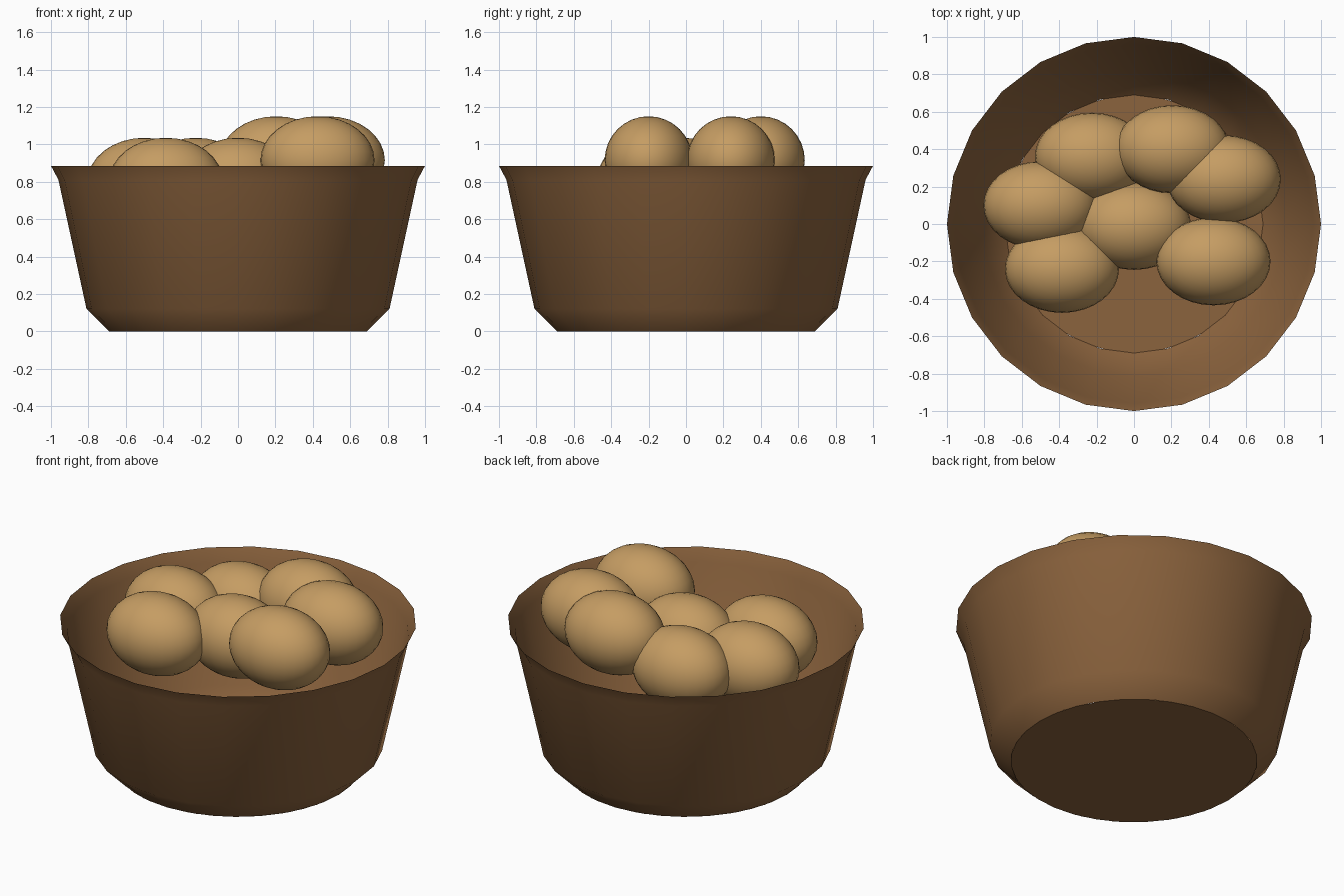
import bpy, bmesh
from math import cos, sin, pi, radians

old = bpy.data.objects.get("Cube")
if old:
    bpy.data.objects.remove(old, do_unlink=True)


def material(name, rgb):
    mat = bpy.data.materials.new(name)
    mat.use_nodes = True
    color = (*rgb, 1)
    mat.diffuse_color = color
    mat.node_tree.nodes["Principled BSDF"].inputs["Base Color"].default_value = color
    return mat


def make_object(name, bm, mat, smooth=True):
    mesh = bpy.data.meshes.new(name)
    bm.to_mesh(mesh)
    bm.free()
    for face in mesh.polygons:
        face.use_smooth = smooth
    mesh.materials.append(mat)
    obj = bpy.data.objects.new(name, mesh)
    bpy.context.collection.objects.link(obj)
    return obj


brown = material("basket brown", (0.26, 0.125, 0.047))
tan = material("egg tan", (0.56, 0.335, 0.125))

# Basket wall: thin open shell with a chamfered foot and flared rim
SIDES = 24
profile = [(0.69, 0), (0.81, 0.12), (0.96, 0.81), (1.0, 0.885)]
bm = bmesh.new()
rings = [[bm.verts.new((r * cos(2 * pi * i / SIDES), r * sin(2 * pi * i / SIDES), z))
          for i in range(SIDES)] for r, z in profile]
for low, high in zip(rings, rings[1:]):
    for i in range(SIDES):
        j = (i + 1) % SIDES
        bm.faces.new((low[i], low[j], high[j], high[i]))
make_object("basket_wall", bm, brown)

# Basket floor: separate flat disc
bm = bmesh.new()
bmesh.ops.create_circle(bm, cap_ends=True, segments=32, radius=0.69)
make_object("basket_floor", bm, brown, smooth=False)

# Eggs: a lower layer and a raised layer of overlapping ellipsoids
LOW, HIGH = 0.8, 0.915
eggs = [(-0.385, -0.24, LOW), (-0.5, 0.1, LOW), (-0.225, 0.36, LOW), (0, -0.01, LOW),
        (0.205, 0.4, HIGH), (0.48, 0.24, HIGH), (0.425, -0.2, HIGH)]
for n, centre in enumerate(eggs, 1):
    bm = bmesh.new()
    bmesh.ops.create_uvsphere(bm, u_segments=32, v_segments=16, radius=1)
    bmesh.ops.scale(bm, vec=(0.305, 0.235, 0.235), verts=bm.verts)
    egg = make_object(f"egg_{n}", bm, tan)
    egg.location = centre
